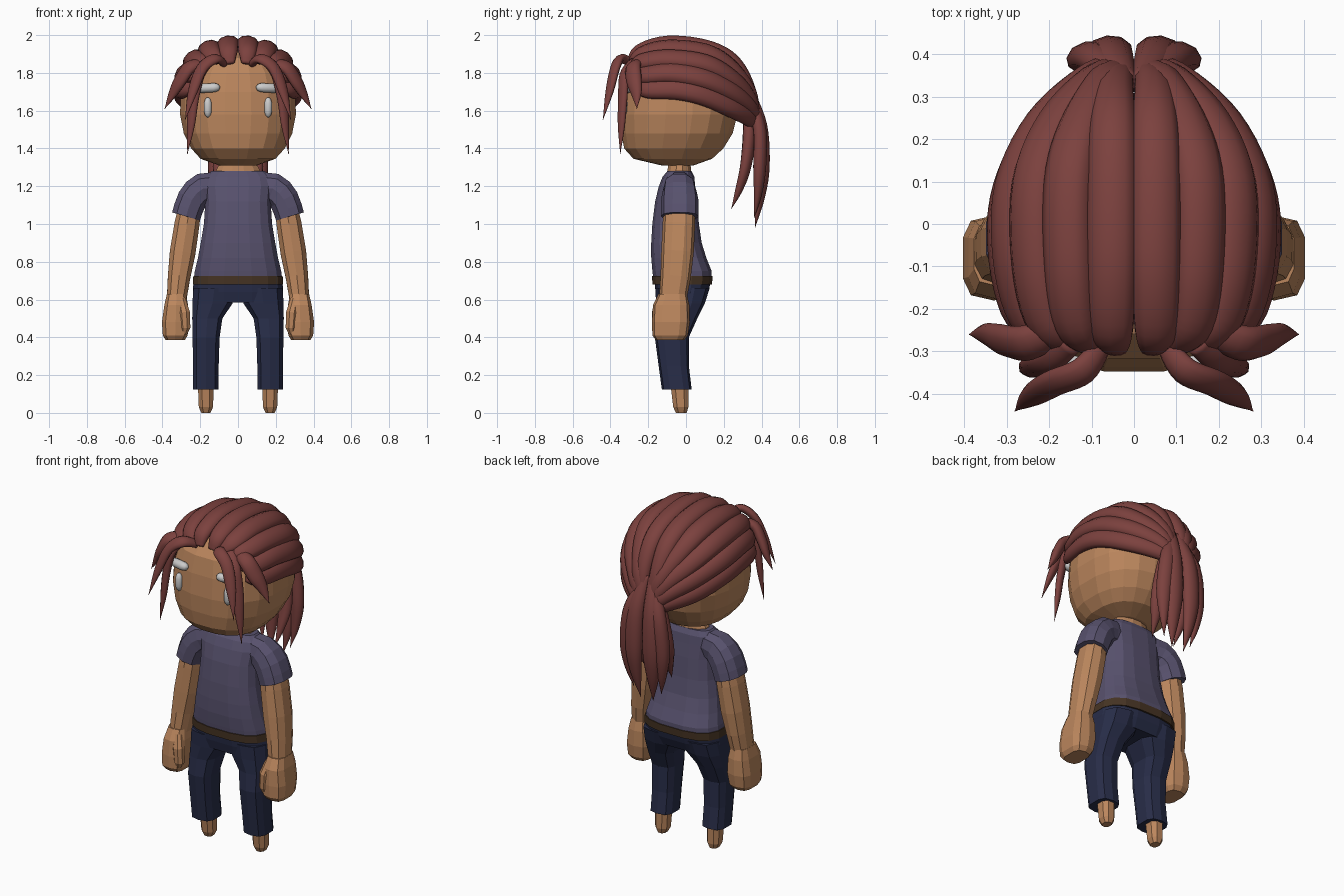
import bpy, bmesh, math
from mathutils import Vector

def material(name, r, g, b):
    m = bpy.data.materials.new(name)
    m.diffuse_color = (r, g, b, 1)
    return m

SKIN = material("skin", .50, .24, .11)
HAIR = material("hair", .20, .053, .048)
SHIRT = material("shirt", .098, .084, .156)
PANTS = material("pants", .021, .026, .065)
BELT = material("belt", .061, .034, .017)
WHITE = material("white", .88, .88, .86)

def ring(c, A, B, n, p):
    """Superellipse ring around c with half axes A and B."""
    out = []
    for i in range(n):
        t = 2 * math.pi * (i + .5) / n
        u, v = math.cos(t), math.sin(t)
        out.append(c + A * math.copysign(abs(u) ** (2 / p), u)
                     + B * math.copysign(abs(v) ** (2 / p), v))
    return out

def loft(name, rings, mat, smooth=False, side=1):
    bm = bmesh.new()
    rows = [[bm.verts.new((v.x * side, v.y, v.z)) for v in r] for r in rings]
    n = len(rows[0])
    for a, b in zip(rows, rows[1:]):
        for i in range(n):
            bm.faces.new((a[i], a[(i + 1) % n], b[(i + 1) % n], b[i]))
    bm.faces.new(rows[0])
    bm.faces.new(rows[-1])
    bmesh.ops.recalc_face_normals(bm, faces=bm.faces)
    me = bpy.data.meshes.new(name)
    bm.to_mesh(me)
    bm.free()
    for f in me.polygons:
        f.use_smooth = smooth
    me.materials.append(mat)
    ob = bpy.data.objects.new(name, me)
    bpy.context.collection.objects.link(ob)
    return ob

def stack(rows, n=16, p=2.5):
    """Level rings from rows of (z, x min, x max, y min, y max)."""
    return [ring(Vector(((a + b) / 2, (c + d) / 2, z)), Vector(((b - a) / 2, 0, 0)),
                 Vector((0, (d - c) / 2, 0)), n, p) for z, a, b, c, d in rows]

def body(rows):
    return [(z, -w, w, f, b) for z, w, f, b in rows]

def smooth_path(pts, steps):
    """Catmull-Rom through points that also carry their radii."""
    out = []
    for i in range(len(pts) - 1):
        q = [pts[max(0, min(len(pts) - 1, i + k))] for k in (-1, 0, 1, 2)]
        for s in range(steps):
            t = s / steps
            out.append([.5 * (2 * b + (c - a) * t + (2 * a - 5 * b + 4 * c - d) * t * t
                        + (3 * b - a - 3 * c + d) * t ** 3) for a, b, c, d in zip(*q)])
    return out + [list(pts[-1])]

def sweep(pts, up, n=10, p=2, steps=1):
    """Rings along (x, y, z, wide radius, thin radius); up(point) is the thin direction."""
    pts = smooth_path(pts, steps)
    pos = [Vector(q[:3]) for q in pts]
    out = []
    for i, q in enumerate(pts):
        t = (pos[min(i + 1, len(pos) - 1)] - pos[max(i - 1, 0)]).normalized()
        b = up(pos[i])
        b = (b - t * b.dot(t)).normalized()
        out.append(ring(pos[i], t.cross(b) * max(q[3], .001), b * max(q[4], .001), n, p))
    return out

def pair(name, rings, mat, smooth=False):
    for tag, s in (("left", 1), ("right", -1)):
        loft(f"{tag}_{name}", rings, mat, smooth, s)

# Head and neck
loft("head", stack(body([
    (1.31, .10, -.13, .04), (1.345, .20, -.28, .14), (1.40, .25, -.33, .20),
    (1.48, .29, -.345, .25), (1.58, .31, -.35, .275), (1.70, .305, -.34, .28),
    (1.80, .27, -.32, .25), (1.88, .20, -.26, .19), (1.92, .10, -.14, .09)]), 20), SKIN)
loft("neck", stack(body([(1.22, .13, -.11, .03), (1.285, .12, -.10, .03),
                         (1.36, .08, -.09, .02)]), 12, 2), SKIN)

# Shirt, belt and hips
loft("shirt", stack(body([
    (.71, .237, -.175, .138), (.75, .232, -.18, .138), (.82, .215, -.186, .11),
    (.90, .20, -.186, .085), (1.0, .183, -.18, .07), (1.12, .175, -.165, .06),
    (1.2, .185, -.145, .05), (1.25, .175, -.125, .045), (1.28, .145, -.10, .03)]), 16, 2.8), SHIRT)
loft("belt", stack(body([(.68, .242, -.18, .14), (.725, .24, -.182, .143)]), 16, 2.8), BELT)
loft("hips", stack(body([(.585, .235, -.15, .095), (.64, .243, -.163, .12),
                         (.70, .238, -.17, .135)]), 16, 2.8), PANTS)

# Trouser legs and feet
pair("trouser_leg", stack([
    (.66, .01, .24, -.163, .125), (.58, .025, .245, -.158, .10), (.50, .08, .245, -.155, .06),
    (.40, .095, .243, -.165, .015), (.25, .10, .24, -.145, .015), (.125, .10, .24, -.128, .03)], 10, 3), PANTS)
pair("foot", stack([
    (0, .145, .195, -.055, .005), (.03, .13, .21, -.07, .015), (.15, .125, .215, -.085, .015)], 8), SKIN)

# Sleeves, arms and fists
fore = lambda p: Vector((0, 1, 0))
pair("sleeve", sweep([
    (.11, -.035, 1.19, .08, .07), (.185, -.035, 1.187, .087, .085),
    (.243, -.033, 1.13, .083, .098), (.275, -.033, 1.04, .08, .10)], fore, 10, 2.4, 2), SHIRT)
pair("arm", sweep([
    (.25, -.035, 1.12, .06, .08), (.27, -.038, 1.0, .069, .086), (.293, -.045, .85, .071, .086),
    (.312, -.055, .72, .062, .08), (.325, -.07, .60, .054, .072)], fore, 10, 2.4), SKIN)
pair("fist", stack([
    (.63, .275, .378, -.145, .005), (.57, .262, .392, -.175, .018), (.48, .255, .405, -.18, .02),
    (.41, .265, .40, -.178, .01), (.385, .28, .385, -.16, -.01)], 10, 3.2), SKIN)
pair("thumb", sweep([
    (.30, -.13, .60, .025, .025), (.285, -.15, .53, .033, .033),
    (.28, -.15, .45, .03, .03), (.285, -.145, .42, .018, .02)], fore, 8), SKIN)

# Eyes and brows
pair("eye", sweep([(.16, -.325, z, .021 * k, .02 * k) for z, k in
     ((1.565, .2), (1.575, .7), (1.595, 1), (1.64, 1), (1.66, .7), (1.67, .2))], fore, 12), WHITE, True)
pair("brow", sweep([(x, y, 1.72 - (x - .16) * .06, .025 * k, .025 * k) for x, y, k in
     ((.095, -.335, .2), (.105, -.335, .75), (.125, -.333, 1), (.195, -.31, 1),
      (.215, -.30, .75), (.225, -.297, .2))], fore, 12), WHITE, True)

# Hair swept back from the hairline to the ponytail root
outward = lambda p: p - Vector((0, -.03, 1.58))
WIDE = (.028, .052, .06, .06, .056, .045, .03)
THIN = (.012, .034, .042, .042, .042, .038, .02)
swept = [
    [(.045, -.30, 1.85), (.052, -.25, 1.915), (.052, -.1, 1.955), (.052, .1, 1.935),
     (.05, .24, 1.865), (.045, .325, 1.73), (.03, .37, 1.58)],
    [(.10, -.295, 1.86), (.14, -.24, 1.90), (.155, -.1, 1.93), (.155, .1, 1.91),
     (.125, .23, 1.835), (.07, .335, 1.70), (.03, .37, 1.56)],
    [(.15, -.285, 1.85), (.205, -.24, 1.86), (.235, -.1, 1.875), (.235, .1, 1.85),
     (.18, .24, 1.77), (.09, .34, 1.66), (.04, .37, 1.54)],
    [(.20, -.28, 1.80), (.255, -.22, 1.79), (.284, -.08, 1.80), (.28, .09, 1.77),
     (.21, .24, 1.70), (.10, .345, 1.61), (.04, .37, 1.53)],
    [(.24, -.265, 1.73), (.278, -.2, 1.715), (.30, -.05, 1.715), (.287, .09, 1.685),
     (.215, .235, 1.62), (.10, .335, 1.56), (.03, .36, 1.52)]]
for k, path in enumerate(swept):
    pts = [(*q, w, t) for q, w, t in zip(path, WIDE, THIN)]
    pair(f"swept_strand_{k + 1}", sweep(pts, outward, 10, 2, 5), HAIR, True)

# Pointed locks: ponytail strands, then loose locks at the front
locks = {
    "ponytail_outer": [(.02, .33, 1.70, .03, .03), (.05, .39, 1.52, .05, .04),
                       (.06, .405, 1.30, .055, .038), (.055, .39, 1.13, .035, .025), (.04, .365, .98, 0, 0)],
    "ponytail_side": [(.03, .34, 1.66, .03, .03), (.09, .39, 1.50, .045, .035),
                      (.115, .39, 1.30, .045, .035), (.11, .38, 1.15, .025, .02), (.09, .36, 1.03, 0, 0)],
    "ponytail_inner": [(.03, .33, 1.64, .03, .03), (.07, .335, 1.47, .045, .035),
                       (.09, .315, 1.30, .045, .03), (.085, .28, 1.18, .025, .02), (.075, .24, 1.08, 0, 0)],
    "front_lock": [(.075, -.285, 1.85, .025, .02), (.12, -.345, 1.875, .035, .022),
                   (.19, -.375, 1.825, .035, .022), (.24, -.405, 1.70, .028, .018), (.28, -.44, 1.55, 0, 0)],
    "temple_lock": [(.15, -.28, 1.86, .03, .02), (.205, -.325, 1.79, .035, .022),
                    (.235, -.335, 1.66, .032, .02), (.25, -.342, 1.52, .024, .016), (.268, -.348, 1.37, 0, 0)],
    "side_lock": [(.18, -.25, 1.85, .035, .025), (.255, -.28, 1.83, .045, .028),
                  (.305, -.275, 1.76, .045, .028), (.345, -.262, 1.69, .03, .02), (.388, -.26, 1.61, 0, 0)]}
for name, pts in locks.items():
    pair(name, sweep(pts, outward, 10, 2, 5), HAIR, True)
